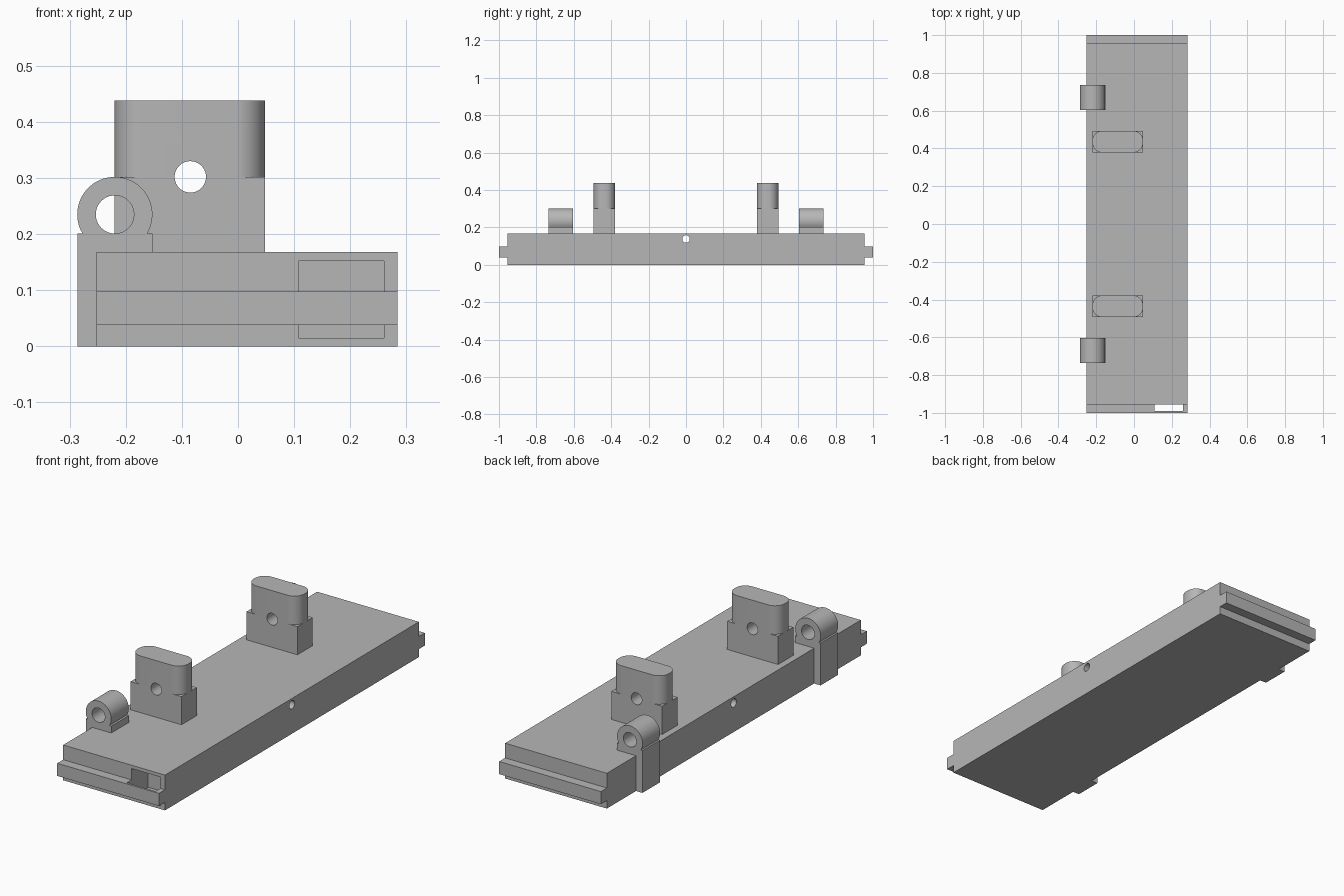
import bpy, bmesh, math
from mathutils import Vector

if "Cube" in bpy.data.objects:
    bpy.data.objects.remove(bpy.data.objects["Cube"])

grey = bpy.data.materials.new("plain grey")
grey.use_nodes = True
COLOUR = (0.47, 0.47, 0.47, 1)
grey.diffuse_color = COLOUR
grey.node_tree.nodes["Principled BSDF"].inputs["Base Color"].default_value = COLOUR


def arc(cx, cy, r, start, end, steps=16):
    """Points along an arc, angles in degrees."""
    angles = [math.radians(start + (end - start) * i / steps) for i in range(steps + 1)]
    return [(cx + r * math.cos(a), cy + r * math.sin(a)) for a in angles]


def prism(name, outline, axis, low, high):
    """Extrude a 2D outline along x, y or z from low to high."""
    place = {"x": lambda a, b: (low, a, b),
             "y": lambda a, b: (a, low, b),
             "z": lambda a, b: (a, b, low)}[axis]
    bm = bmesh.new()
    face = bm.faces.new([bm.verts.new(place(a, b)) for a, b in outline])
    result = bmesh.ops.extrude_face_region(bm, geom=[face])
    shift = Vector([high - low if c == axis else 0 for c in "xyz"])
    moved = [v for v in result["geom"] if isinstance(v, bmesh.types.BMVert)]
    bmesh.ops.translate(bm, verts=moved, vec=shift)
    bmesh.ops.recalc_face_normals(bm, faces=bm.faces)
    mesh = bpy.data.meshes.new(name)
    bm.to_mesh(mesh)
    bm.free()
    mesh.materials.append(grey)
    obj = bpy.data.objects.new(name, mesh)
    bpy.context.collection.objects.link(obj)
    return obj


def rect(a0, a1, b0, b1):
    return [(a0, b0), (a1, b0), (a1, b1), (a0, b1)]


def circle(cx, cy, r):
    return arc(cx, cy, r, 0, 360, 40)[:-1]


def cut(obj, cutter):
    """Subtract the cutter, then discard it."""
    cutter.hide_render = True
    mod = obj.modifiers.new("cut", "BOOLEAN")
    mod.operation, mod.solver, mod.object = "DIFFERENCE", "EXACT", cutter
    bpy.context.view_layer.objects.active = obj
    bpy.ops.object.modifier_apply(modifier=mod.name)
    bpy.data.objects.remove(cutter)


# Long board with a tongue on each end
LEFT, RIGHT, TOP = -0.252, 0.284, 0.168
END, TIP = 0.955, 1.0
TONGUE_LOW, TONGUE_HIGH = 0.038, 0.098
half = [(END, 0), (END, TONGUE_LOW), (TIP, TONGUE_LOW),
        (TIP, TONGUE_HIGH), (END, TONGUE_HIGH), (END, TOP)]
board = prism("board", half + [(-y, z) for y, z in reversed(half)], "x", LEFT, RIGHT)

# Latch pocket in the front end and a cross hole through the middle
cut(board, prism("pocket_cutter", rect(0.108, 0.26, 0.015, 0.152), "y", -0.99, -0.83))
cut(board, prism("cross_hole_cutter", circle(0, 0.138, 0.02), "x", -0.5, 0.5))

# Outline of a post's rounded upper half
POST_L, POST_R, POST_HALF, ROUND = -0.22, 0.048, 0.0575, 0.052
SEAM, POST_TOP = 0.302, 0.438
corners = [(POST_R - ROUND, 1, 0), (POST_L + ROUND, 1, 90),
           (POST_L + ROUND, -1, 180), (POST_R - ROUND, -1, 270)]

# Outline of a hinge knuckle hooked over the board's edge
PIN_X, PIN_Z, RING = -0.2195, 0.235, 0.067
HOOK_L, HOOK_R, HOOK_TOP = -0.286, -0.152, 0.201
dip = math.degrees(math.asin((PIN_Z - HOOK_TOP) / RING))
knuckle = ([(HOOK_L, 0), (LEFT, 0), (LEFT, TOP), (HOOK_R, TOP), (HOOK_R, HOOK_TOP)]
           + arc(PIN_X, PIN_Z, RING, -dip, 180 + dip, 40) + [(HOOK_L, HOOK_TOP)])

for label, side in (("front", -1), ("back", 1)):
    # Post: square base, rounded top, hole at the seam
    y = side * 0.436
    rounded = []
    for cx, sign, start in corners:
        rounded += arc(cx, y + sign * (POST_HALF - ROUND), ROUND, start, start + 90, 12)
    base = prism(label + "_post_base",
                 rect(POST_L, POST_R, y - POST_HALF, y + POST_HALF), "z", TOP, SEAM)
    top = prism(label + "_post_top", rounded, "z", SEAM, POST_TOP)
    for part in (base, top):
        cut(part, prism("post_hole_cutter", circle(-0.085, SEAM, 0.028),
                        "y", y - 0.1, y + 0.1))

    # Hinge knuckle with pin hole
    y = side * 0.67
    hinge = prism(label + "_hinge", knuckle, "y", y - 0.066, y + 0.066)
    cut(hinge, prism("pin_hole_cutter", circle(PIN_X, PIN_Z, 0.034), "y", y - 0.1, y + 0.1))

# Smooth the curves, keep the edges sharp
for obj in bpy.context.collection.objects:
    if obj.type == "MESH" and grey.name in obj.data.materials:
        bpy.ops.object.select_all(action="DESELECT")
        obj.select_set(True)
        bpy.context.view_layer.objects.active = obj
        bpy.ops.object.shade_smooth_by_angle(angle=math.radians(30))
